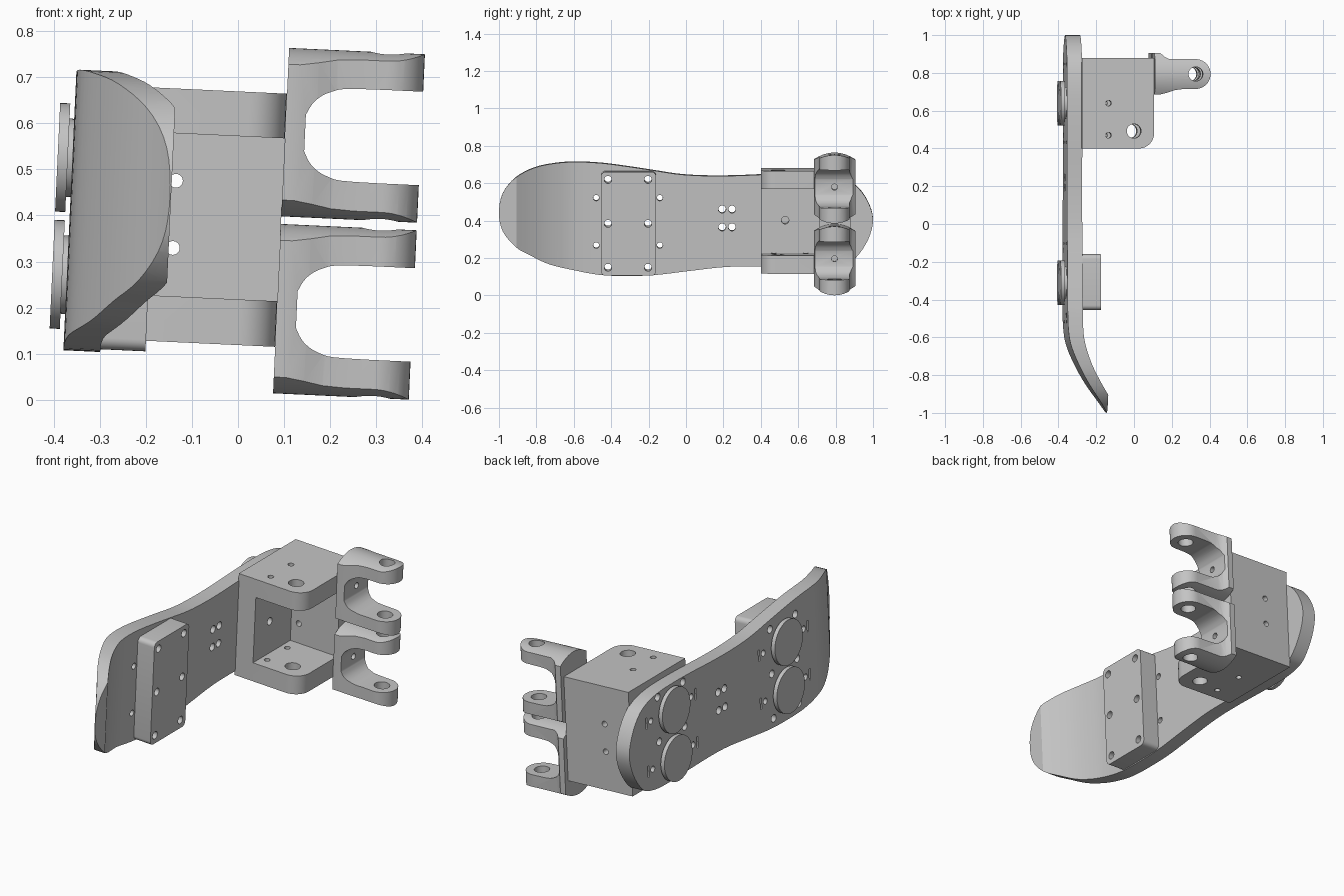
import bpy, bmesh, math
from mathutils import Matrix

cube = bpy.data.objects.get("Cube")
if cube:
    bpy.data.objects.remove(cube, do_unlink=True)

grey = bpy.data.materials.new("machined grey")
grey.use_nodes = True
COLOUR = (0.55, 0.55, 0.55, 1)
grey.diffuse_color = COLOUR
grey.node_tree.nodes["Principled BSDF"].inputs["Base Color"].default_value = COLOUR

# The whole assembly leans slightly about the y axis
LEAN = Matrix.Translation((0, 0, 0.4)) @ Matrix.Rotation(0.0467, 4, 'Y')


def prism(name, pts, axis, lo, hi):
    """Extrude a 2D outline (remaining axes in x, y, z order) along an axis."""
    place = {'x': lambda u, v, w: (w, u, v),
             'y': lambda u, v, w: (u, w, v),
             'z': lambda u, v, w: (u, v, w)}[axis]
    bm = bmesh.new()
    a = [bm.verts.new(place(u, v, lo)) for u, v in pts]
    b = [bm.verts.new(place(u, v, hi)) for u, v in pts]
    n = len(pts)
    bm.faces.new(a)
    bm.faces.new(b[::-1])
    for i in range(n):
        bm.faces.new((a[i], b[i], b[(i + 1) % n], a[(i + 1) % n]))
    bmesh.ops.recalc_face_normals(bm, faces=bm.faces)
    mesh = bpy.data.meshes.new(name)
    bm.to_mesh(mesh)
    bm.free()
    mesh.materials.append(grey)
    ob = bpy.data.objects.new(name, mesh)
    bpy.context.collection.objects.link(ob)
    return ob


def arc(cu, cv, r, a0, a1, n):
    return [(cu + r * math.cos(math.radians(a0 + (a1 - a0) * i / n)),
             cv + r * math.sin(math.radians(a0 + (a1 - a0) * i / n))) for i in range(n + 1)]


def cyl(name, cu, cv, r, axis, lo, hi, n=32):
    return prism(name, arc(cu, cv, r, 0, 360, n)[:-1], axis, lo, hi)


def rect(u0, u1, v0, v1, r):
    return (arc(u0 + r, v0 + r, r, 180, 270, 6) + arc(u1 - r, v0 + r, r, 270, 360, 6)
            + arc(u1 - r, v1 - r, r, 0, 90, 6) + arc(u0 + r, v1 - r, r, 90, 180, 6))


def spline(pts, closed=False, steps=4):
    """Smooth Catmull-Rom curve through the points."""
    n, out = len(pts), []
    get = (lambda i: pts[i % n]) if closed else (lambda i: pts[max(0, min(n - 1, i))])
    for i in range(n if closed else n - 1):
        p = [get(i + k) for k in (-1, 0, 1, 2)]
        for s in range(steps):
            t = s / steps
            out.append(tuple(0.5 * (2 * b + (c - a) * t + (2 * a - 5 * b + 4 * c - d) * t * t
                                    + (3 * b - a - 3 * c + d) * t ** 3) for a, b, c, d in zip(*p)))
    return out if closed else out + [pts[-1]]


def combine(ob, others, op):
    for other in others:
        mod = ob.modifiers.new("cut", 'BOOLEAN')
        mod.operation, mod.solver, mod.object = op, 'EXACT', other
        bpy.context.view_layer.objects.active = ob
        bpy.ops.object.modifier_apply(modifier=mod.name)
        bpy.data.objects.remove(other, do_unlink=True)
    return ob


parts = []

# Sole plate: foot outline crossed with an upturned side profile
outline = [(-1, .45), (-.98, .556), (-.91, .64), (-.81, .69), (-.70, .711), (-.59, .717),
           (-.46, .711), (-.33, .695), (-.19, .674), (-.03, .65), (.13, .642), (.29, .644),
           (.45, .651), (.6, .654), (.73, .65), (.83, .632), (.904, .594), (.968, .513),
           (1, .41), (.973, .3), (.904, .2), (.83, .165), (.7, .152), (.40, .158),
           (.21, .155), (.02, .134), (-.165, .112), (-.315, .107), (-.455, .112),
           (-.59, .136), (-.73, .171), (-.83, .22), (-.91, .268), (-.98, .353)]
sole = prism("sole_plate", spline([(y, z - .417) for y, z in outline], True), 'x', -.6, .1)
under = spline([(-.365, -.45), (-.362, -.55), (-.348, -.64), (-.305, -.746),
                (-.25, -.847), (-.18, -.95), (-.147, -1.004)])
upper = spline([(-.147, -.905), (-.192, -.83), (-.237, -.74), (-.272, -.635),
                (-.283, -.55), (-.285, -.45)])
side = [(-.365, 1.1)] + under + upper + [(-.285, 1.1)]
combine(sole, [prism("side_cutter", side, 'z', -.6, .6)], 'INTERSECT')

# Screw holes, slots and round pads shared by toe and heel
PAD_Z = (.108, -.146)
ROW_Z = (.21, -.025, -.26)
cutters = []
for cy in (-.31, .64):
    for dy in (-.107, .107):
        for z in ROW_Z:
            if cy < 0 or abs(z) < .25:
                cutters.append(cyl("hole", cy + dy, z, .02, 'x', -.5, -.2, 20))
    for z in PAD_Z:
        for s in (-1, 1):
            cutters.append(cyl("hole", cy + s * .17, z, .016, 'x', -.5, -.2, 20))
            y = cy + s * .207
            cutters.append(prism("slot", rect(y - .006, y + .006, z - .03, z + .03, .004),
                                 'x', -.5, -.35))
for y in (.193, .246):
    for z in (.047, -.049):
        cutters.append(cyl("hole", y, z, .02, 'x', -.5, -.2, 20))
combine(sole, cutters, 'DIFFERENCE')
parts.append(sole)

for end, cy in (("toe", -.31), ("heel", .64)):
    for level, z in zip(("upper", "lower"), PAD_Z):
        parts.append(cyl(f"{end}_{level}_pad", cy, z, .118, 'x', -.397, -.375, 48))
        parts.append(cyl(f"{end}_{level}_pad_neck", cy, z, .085, 'x', -.376, -.36, 32))

# Toe block with six through holes
block = prism("toe_block", rect(-.455, -.16, -.304, .252, .025), 'x', -.288, -.187)
combine(block, [cyl("hole", y, z, .02, 'x', -.4, -.1, 20)
                for y in (-.417, -.203) for z in ROW_Z], 'DIFFERENCE')
parts.append(block)

# Ankle bracket: base, back wall and two flanges around an open cavity
shape = [(-.288, .4)] + arc(.014, .48, .08, 270, 360, 8) + [(.094, .88), (-.288, .88)]
bracket = prism("ankle_bracket", shape, 'z', -.281, .269)
cutters = [prism("cavity", [(-.183, .3), (.3, .3), (.3, .715), (-.183, .715)],
                 'z', -.182, .172),
           cyl("hole", -.013, .492, .038, 'z', -.5, .5),
           cyl("hole", .53, -.007, .02, 'x', -.26, -.15, 20)]
cutters += [cyl("hole", -.148, y, .015, 'z', -.5, .5, 20) for y in (.47, .64)]
cutters += [cyl("hole", -.138, z, .015, 'y', .6, 1, 20) for z in (.069, -.077)]
combine(bracket, cutters, 'DIFFERENCE')
parts.append(bracket)

# Two clevis forks: C shape crossed with a tapered plan and a barrel end view
half_throat = spline([(.5, .101), (.25, .101), (.19, .092), (.155, .07), (.137, .04)])
plan = ([(.094, .685), (.12, .685), (.16, .695), (.20, .709), (.25, .715)]
        + arc(.31, .794, .079, -90, 90, 20)
        + [(.17, .873), (.145, .885), (.125, .905), (.094, .905)])
for level, zc, h in (("upper", .1855, .183), ("lower", -.198, .184)):
    throat = [(x, zc + z) for x, z in half_throat]
    throat += [(x, zc - z) for x, z in reversed(half_throat)]
    fork = prism(f"{level}_fork", [(.08, zc - .25), (.5, zc - .25)] + throat[::-1]
                 + [(.5, zc + .25), (.08, zc + .25)], 'y', .6, 1)
    crown = [(.794 + .113 * i / 8, h - .038 * (i / 8) ** 2) for i in range(-8, 9)]
    barrel = [(y, zc + z) for y, z in crown] + [(y, zc - z) for y, z in reversed(crown)]
    combine(fork, [prism("plan_cutter", plan, 'z', -.6, .6),
                   prism("barrel_cutter", barrel, 'x', 0, .6)], 'INTERSECT')
    combine(fork, [cyl("hole", .31, .794, .038, 'z', -.6, .6),
                   cyl("hole", .794, zc, .016, 'x', 0, .3, 20)], 'DIFFERENCE')
    parts.append(fork)

# Lean everything and smooth the curved faces
for ob in parts:
    ob.data.transform(LEAN)
    bpy.ops.object.select_all(action='DESELECT')
    ob.select_set(True)
    bpy.context.view_layer.objects.active = ob
    bpy.ops.object.shade_smooth_by_angle(angle=math.radians(30))
